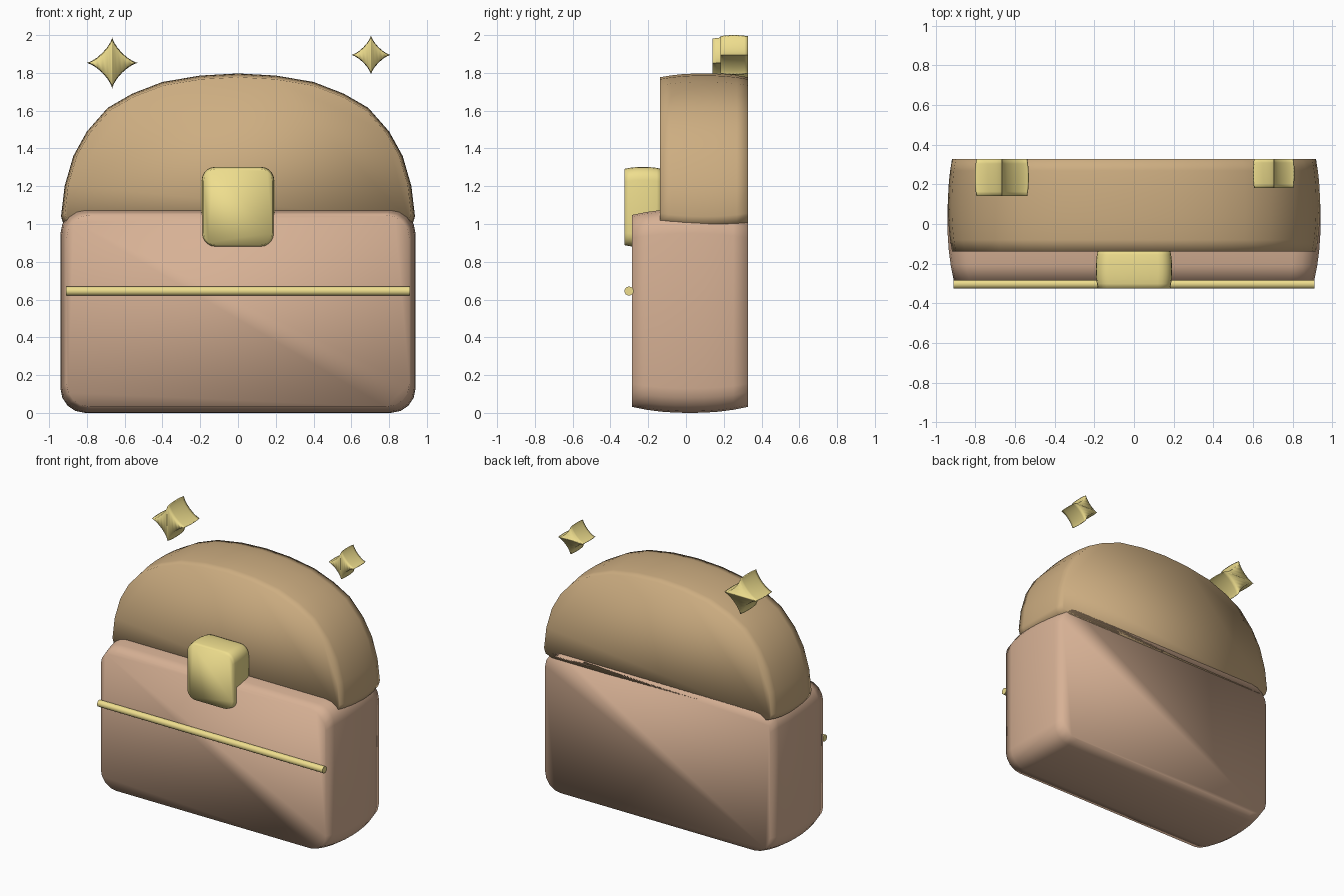
import bpy, bmesh
from math import sin, cos, pi
from mathutils import Vector

if "Cube" in bpy.data.objects:
    bpy.data.objects.remove(bpy.data.objects["Cube"])


def material(name, rgb):
    m = bpy.data.materials.new(name)
    m.diffuse_color = (*rgb, 1)
    m.use_nodes = True
    m.node_tree.nodes["Principled BSDF"].inputs["Base Color"].default_value = m.diffuse_color
    return m


BODY = material("body_tan", (0.68, 0.44, 0.30))
LID = material("lid_tan", (0.61, 0.42, 0.22))
GOLD = material("gold", (0.86, 0.73, 0.27))


def rounded_rect(x, z0, z1, r, seg=4):
    pts = []
    for cx, cz, a0 in ((x-r, z1-r, 0), (r-x, z1-r, 1), (r-x, z0+r, 2), (x-r, z0+r, 3)):
        for i in range(seg + 1):
            a = (a0 + i / seg) * pi / 2
            pts.append((cx + r * cos(a), cz + r * sin(a)))
    return pts


def star(cx, cz, r, n=32, k=2.75):
    pts = []
    for i in range(n):
        c, s = cos(2*pi*i/n), sin(2*pi*i/n)
        pts.append((cx + r * abs(c)**k * (1 if c > 0 else -1),
                    cz + r * abs(s)**k * (1 if s > 0 else -1)))
    return pts


def pillow(name, profile, y0, y1, inset, mat, rings=8):
    """Loft an xz profile along y, bulging in the middle, shrunk by inset at the ends."""
    xs, zs = [p[0] for p in profile], [p[1] for p in profile]
    cx, cz = (min(xs) + max(xs)) / 2, (min(zs) + max(zs)) / 2
    hx, hz = (max(xs) - min(xs)) / 2, (max(zs) - min(zs)) / 2
    bm = bmesh.new()
    loops = []
    for j in range(rings + 1):
        t = j / rings
        d = inset * abs(2*t - 1)**2.3
        sx, sz = 1 - d / hx, 1 - d / hz
        loops.append([bm.verts.new((cx + (x-cx)*sx, y0 + (y1-y0)*t, cz + (z-cz)*sz))
                      for x, z in profile])
    n = len(profile)
    for a, b in zip(loops, loops[1:]):
        for i in range(n):
            bm.faces.new((a[i], a[(i+1) % n], b[(i+1) % n], b[i]))
    bm.faces.new(loops[0])
    bm.faces.new(loops[-1][::-1])
    bmesh.ops.recalc_face_normals(bm, faces=bm.faces)
    me = bpy.data.meshes.new(name)
    bm.to_mesh(me)
    bm.free()
    me.materials.append(mat)
    me.polygons.foreach_set("use_smooth", [True] * len(me.polygons))
    ob = bpy.data.objects.new(name, me)
    bpy.context.collection.objects.link(ob)
    return ob


# chest body
pillow("chest_body", rounded_rect(0.94, 0, 1.08, 0.13), -0.285, 0.327, 0.032, BODY)

# domed lid, right half mirrored
half = [(0.87, 0.98), (0.925, 1.0), (0.937, 1.04), (0.918, 1.2), (0.872, 1.36), (0.80, 1.49),
        (0.69, 1.615), (0.56, 1.69), (0.40, 1.752), (0.20, 1.786)]
pillow("domed_lid", half + [(0, 1.797)] + [(-x, z) for x, z in reversed(half)],
       -0.138, 0.327, 0.02, LID)

# latch plate
pillow("latch", rounded_rect(0.192, 0.878, 1.302, 0.07, 5), -0.325, -0.13, 0.01, GOLD)

# trim rod across the front
bpy.ops.mesh.primitive_cylinder_add(vertices=16, radius=0.024, depth=1.82,
                                    location=(0, -0.302, 0.645), rotation=(0, pi/2, 0))
rod = bpy.context.object
rod.name = "trim_rod"
rod.data.materials.append(GOLD)
bpy.ops.object.shade_smooth_by_angle()

# sparkles
pillow("sparkle_left", star(-0.666, 1.853, 0.136), 0.14, 0.327, 0.008, GOLD)
pillow("sparkle_right", star(0.704, 1.895, 0.105), 0.182, 0.327, 0.006, GOLD)
